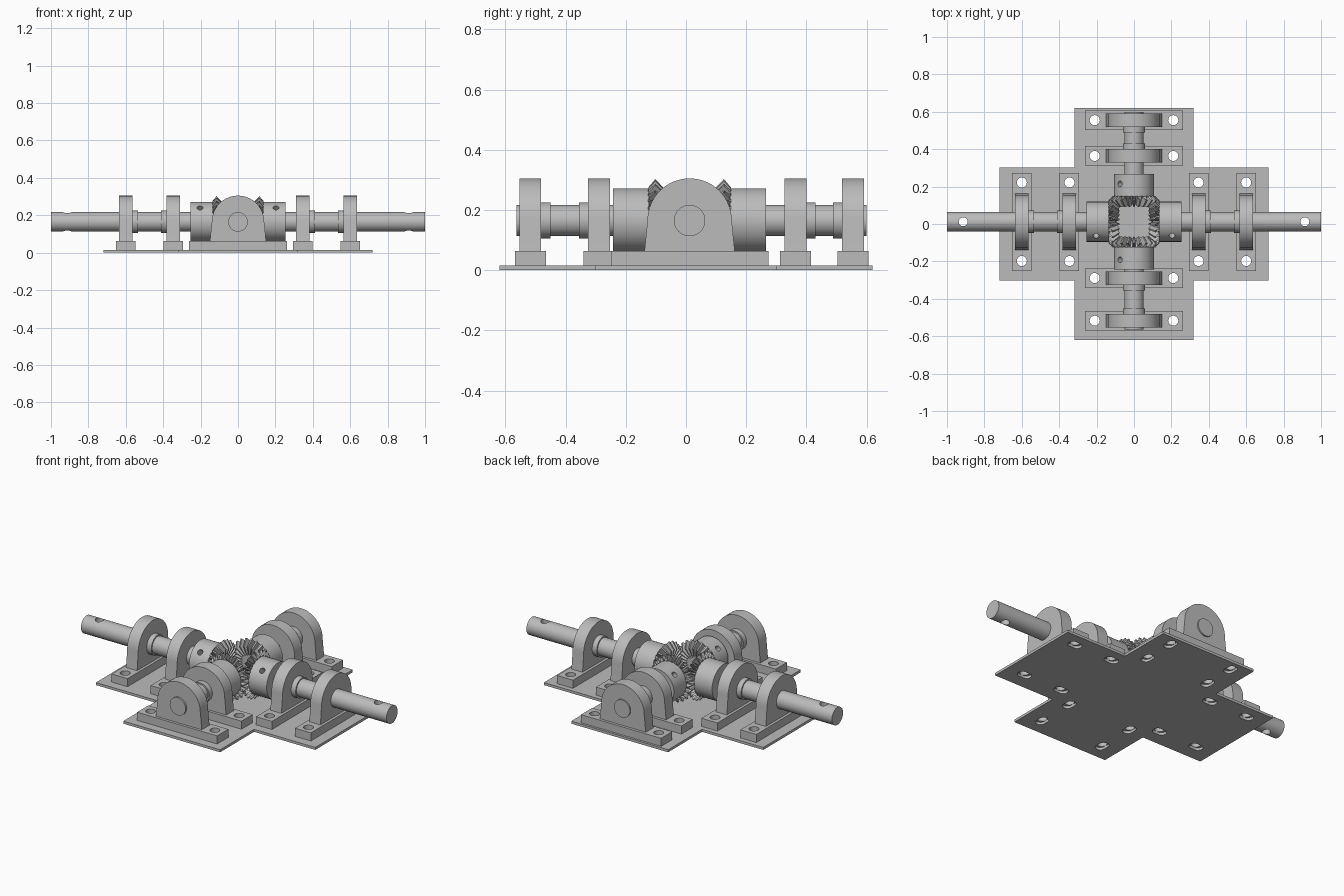
import bpy, bmesh
from math import sin, cos, pi, radians
from mathutils import Matrix, Vector

cube = bpy.data.objects.get("Cube")
if cube:
    bpy.data.objects.remove(cube, do_unlink=True)

steel = bpy.data.materials.new("steel_grey")
steel.use_nodes = True
GREY = (0.5, 0.5, 0.5, 1)
steel.diffuse_color = GREY
steel.node_tree.nodes["Principled BSDF"].inputs["Base Color"].default_value = GREY

AXIS_Z = 0.165       # height of the shaft axes
CENTRE_Y = 0.012     # crossing point of the shafts
PLATE_TOP = 0.015
FOOT_TOP = 0.063
SHAFT_R = 0.052
BOLT_Y = 0.21
TEETH = 24


def circle(r, cu=0, cv=0, n=40):
    return [(cu + r * cos(2 * pi * i / n), cv + r * sin(2 * pi * i / n)) for i in range(n)]


def rect(u, v, cu=0, cv=0):
    return [(cu - u, cv - v), (cu + u, cv - v), (cu + u, cv + v), (cu - u, cv + v)]


def prism(bm, pts, lo, hi, axis="x", mat=Matrix()):
    """Extrude a closed profile along x or z into bm."""
    def place(u, v, t):
        return mat @ Vector((t, u, v) if axis == "x" else (u, v, t))
    a = [bm.verts.new(place(u, v, lo)) for u, v in pts]
    b = [bm.verts.new(place(u, v, hi)) for u, v in pts]
    bm.faces.new(a[::-1])
    bm.faces.new(b)
    for i in range(len(pts)):
        j = (i + 1) % len(pts)
        bm.faces.new((a[i], a[j], b[j], b[i]))


def finish(bm, name, mat=Matrix()):
    bmesh.ops.recalc_face_normals(bm, faces=bm.faces[:])
    me = bpy.data.meshes.new(name)
    bm.to_mesh(me)
    bm.free()
    me.materials.append(steel)
    ob = bpy.data.objects.new(name, me)
    ob.matrix_world = mat
    bpy.context.collection.objects.link(ob)
    return ob


def cut(ob, bm):
    """Subtract the solids in bm (in the object's own frame) and bake the result."""
    cutter = finish(bm, "cutter", ob.matrix_world.copy())
    cutter.hide_render = True
    mod = ob.modifiers.new("holes", "BOOLEAN")
    mod.operation, mod.solver, mod.object = "DIFFERENCE", "EXACT", cutter
    bpy.context.view_layer.update()
    deps = bpy.context.evaluated_depsgraph_get()
    me = bpy.data.meshes.new_from_object(ob.evaluated_get(deps))
    ob.modifiers.clear()
    ob.data = me
    bpy.data.objects.remove(cutter, do_unlink=True)


def smooth(ob):
    bpy.ops.object.select_all(action="DESELECT")
    ob.select_set(True)
    bpy.context.view_layer.objects.active = ob
    bpy.ops.object.shade_smooth_by_angle(angle=radians(25))


def bearing(name, x, boss_side, frame):
    # bolted foot
    bm = bmesh.new()
    prism(bm, rect(0.052, 0.262, x), PLATE_TOP, FOOT_TOP, "z")
    foot = finish(bm, name + "_foot", frame)
    holes = bmesh.new()
    for s in (-1, 1):
        prism(holes, circle(0.027, x, s * BOLT_Y, 24), 0, 0.1, "z")
    cut(foot, holes)
    smooth(foot)
    # arched upright
    arch = [(0.14 * cos(pi * i / 32), AXIS_Z + 0.14 * sin(pi * i / 32)) for i in range(33)]
    bm = bmesh.new()
    prism(bm, arch + [(-0.15, FOOT_TOP), (0.15, FOOT_TOP)], x - 0.036, x + 0.036)
    smooth(finish(bm, name + "_upright", frame))
    # short boss round the shaft
    bm = bmesh.new()
    ends = sorted((x, x + boss_side * 0.066))
    prism(bm, circle(0.06, 0, AXIS_Z), *ends)
    smooth(finish(bm, name + "_boss", frame))


def bevel_gear(name, phase, frame):
    # rings of (axial distance, radius) pairs for tooth root and tip
    outer = {"root": (0.137, 0.111), "tip": (0.114, 0.138)}
    inner = {"root": (0.098, 0.077), "tip": (0.078, 0.100)}
    steps = [("root", -0.32), ("tip", -0.13), ("tip", 0.13), ("root", 0.32)]
    bm = bmesh.new()
    rings = []
    for ring in (outer, inner):
        verts = []
        for k in range(TEETH):
            for kind, off in steps:
                ax, r = ring[kind]
                a = 2 * pi * (k + off + phase) / TEETH
                verts.append(bm.verts.new((ax, r * cos(a), AXIS_Z + r * sin(a))))
        rings.append(verts)
    back = bm.verts.new((0.15, 0, AXIS_Z))
    front = bm.verts.new((0.098, 0, AXIS_Z))
    n = len(rings[0])
    for i in range(n):
        j = (i + 1) % n
        (a, b), (c, d) = [(r[i], r[j]) for r in rings]
        bm.faces.new((a, b, d, c))
        bm.faces.new((b, a, back))
        bm.faces.new((c, d, front))
    finish(bm, name, frame)


# frame of each arm: name, turn, shaft end, bearing distances, set screw side
ARMS = [
    ("left", 0, 1.0, (0.345, 0.60), -1),
    ("back", 90, 0.587, (0.352, 0.543), 1),
    ("right", 180, 1.0, (0.345, 0.60), 1),
    ("front", 270, 0.576, (0.301, 0.529), -1),
]

slots = bmesh.new()
for name, turn, end, spots, screw in ARMS:
    frame = Matrix.Translation((0, CENTRE_Y, 0)) @ Matrix.Rotation(radians(turn), 4, "Z")

    # shaft, cross drilled on the long arms
    bm = bmesh.new()
    prism(bm, circle(SHAFT_R, 0, AXIS_Z), 0.09, end)
    shaft = finish(bm, name + "_shaft", frame)
    if end == 1.0:
        hole = bmesh.new()
        prism(hole, circle(0.024, 0.913, 0, 24), 0, 0.4, "z")
        cut(shaft, hole)
    smooth(shaft)

    # gear hub with a set screw hole
    bm = bmesh.new()
    prism(bm, circle(0.107, 0, AXIS_Z, 48), 0.135, 0.254)
    hub = finish(bm, name + "_hub", frame)
    hole = bmesh.new()
    tilt = Matrix.Translation((0.203, 0, AXIS_Z)) @ Matrix.Rotation(radians(-45 * screw), 4, "X")
    prism(hole, circle(0.016, n=20), 0.056, 0.15, "z", tilt)
    cut(hub, hole)
    smooth(hub)

    bevel_gear(name + "_bevel_gear", 0 if turn % 180 else 0.5, frame)

    # two bearings, bosses facing each other
    for label, x, side in zip(("inner", "outer"), spots, (1, -1)):
        bearing(name + "_" + label + "_bearing", x, side, frame)
        # adjustment slots under the feet
        for s in (-1, 1):
            right = circle(0.028, 0, 0, 24)
            stadium = [(x + u + (0.014 if u > 1e-6 else -0.014), s * BOLT_Y + v) for u, v in right]
            prism(slots, stadium, -0.05, PLATE_TOP + 0.02, "z", frame)

# cross shaped base plate
bm = bmesh.new()
X, Y, A, B = 0.718, 0.62, 0.317, 0.303
cross = [(X, -B), (X, B), (A, B), (A, Y), (-A, Y), (-A, B),
         (-X, B), (-X, -B), (-A, -B), (-A, -Y), (A, -Y), (A, -B)]
prism(bm, cross, 0, PLATE_TOP, "z")
plate = finish(bm, "base_plate")
cut(plate, slots)
smooth(plate)
